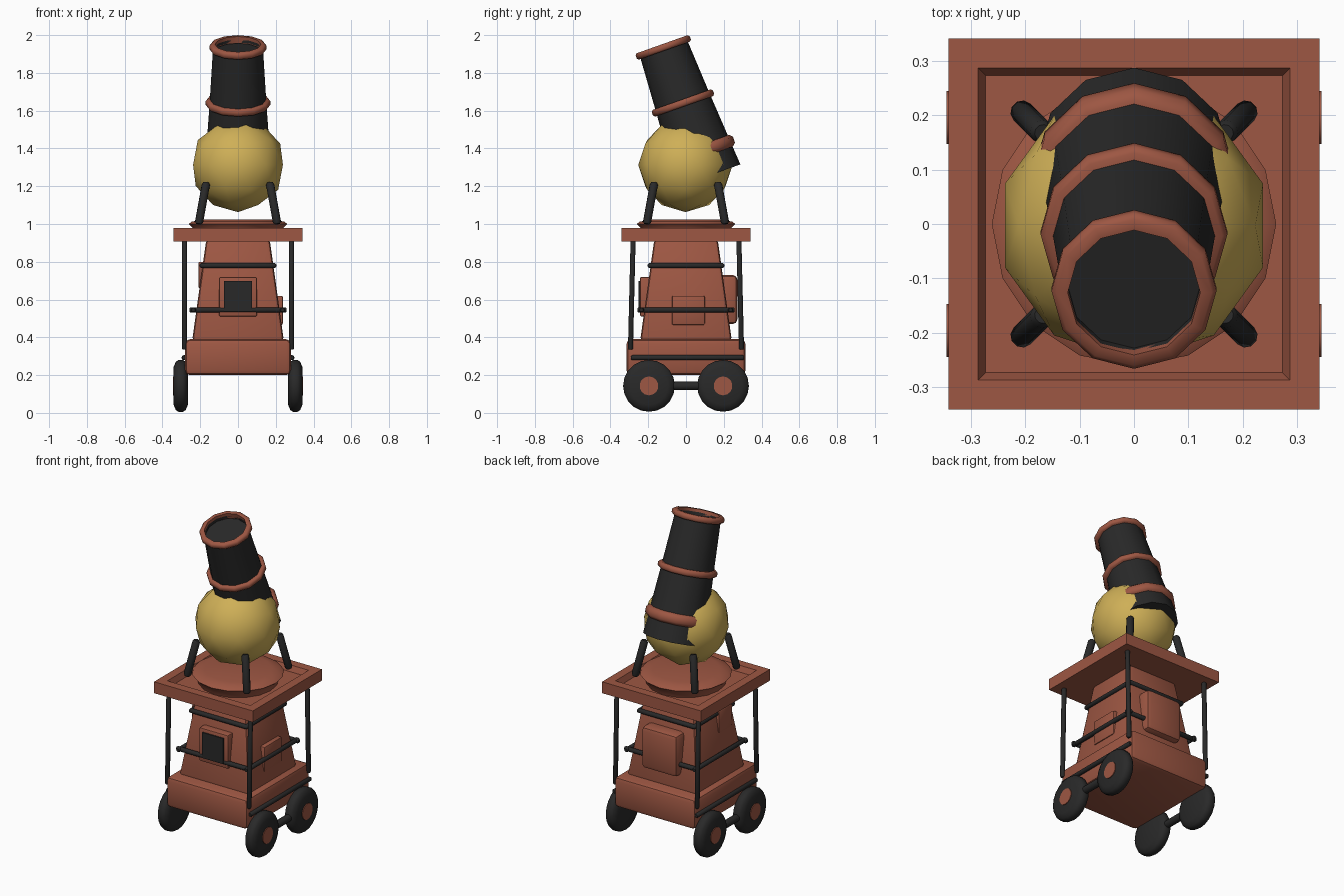
import bpy, bmesh, math
from math import radians
from mathutils import Matrix, Vector

cube = bpy.data.objects.get("Cube")
if cube:
    bpy.data.objects.remove(cube, do_unlink=True)


def material(name, rgb):
    m = bpy.data.materials.new(name)
    m.use_nodes = True
    m.diffuse_color = (*rgb, 1)
    m.node_tree.nodes["Principled BSDF"].inputs["Base Color"].default_value = (*rgb, 1)
    return m


RED = material("brick_red", (0.34, 0.095, 0.056))
BLACK = material("soft_black", (0.022, 0.022, 0.022))
GOLD = material("mustard_gold", (0.62, 0.43, 0.095))


def finish(bm, name, mat, matrix=None, angle=40):
    bmesh.ops.remove_doubles(bm, verts=bm.verts, dist=1e-5)
    bmesh.ops.recalc_face_normals(bm, faces=bm.faces)
    if matrix:
        bm.transform(matrix)
    mesh = bpy.data.meshes.new(name)
    bm.to_mesh(mesh)
    bm.free()
    mesh.materials.append(mat)
    ob = bpy.data.objects.new(name, mesh)
    bpy.context.collection.objects.link(ob)
    bpy.ops.object.select_all(action='DESELECT')
    ob.select_set(True)
    bpy.context.view_layer.objects.active = ob
    bpy.ops.object.shade_smooth_by_angle(angle=radians(angle))
    return ob


def box_mesh(lo, hi, taper=1.0):
    lo, hi = Vector(lo), Vector(hi)
    bm = bmesh.new()
    bmesh.ops.create_cube(bm, size=1)
    for v in bm.verts:
        if v.co.z > 0:
            v.co.x *= taper
            v.co.y *= taper
        v.co = (lo + hi) / 2 + v.co * (hi - lo)
    return bm


def box(name, mat, lo, hi, bevel=0.0, taper=1.0, matrix=None):
    bm = box_mesh(lo, hi, taper)
    if bevel:
        bmesh.ops.bevel(bm, geom=bm.edges[:], offset=bevel, segments=2,
                        profile=0.5, affect='EDGES')
    return finish(bm, name, mat, matrix)


def lathe(name, mat, profile, sides, matrix=None, angle=40):
    """Spin (radius, height) points around local z."""
    bm = bmesh.new()
    vs = [bm.verts.new((r, 0, h)) for r, h in profile]
    es = [bm.edges.new(p) for p in zip(vs, vs[1:])]
    bmesh.ops.spin(bm, geom=vs + es, cent=(0, 0, 0), axis=(0, 0, 1),
                   angle=math.tau, steps=sides, use_duplicate=False)
    return finish(bm, name, mat, matrix, angle)


def rod(name, mat, a, b, r, sides=10):
    a, b = Vector(a), Vector(b)
    d = b - a
    half, cap = d.length / 2, r * 0.5
    prof = [(0, -half), (r * .7, -half), (r, cap - half),
            (r, half - cap), (r * .7, half), (0, half)]
    m = Matrix.Translation((a + b) / 2) @ d.to_track_quat('Z', 'Y').to_matrix().to_4x4()
    return lathe(name, mat, prof, sides, m, 50)


def band(name, radius, thick, height, h, frame):
    o, i, t, c = radius, radius - thick, height / 2, height * .25
    prof = [(i, -t), (o - c, -t), (o, c - t), (o, t - c), (o - c, t), (i, t), (i, -t)]
    return lathe(name, RED, prof, 12, frame @ Matrix.Translation((0, 0, h)), 50)


# Chassis and tapered tower
box("chassis", RED, (-.28, -.315, .2), (.28, .315, .39), .025)
box("tower", RED, (-.243, -.243, .38), (.243, .243, .92), .02, .69)

# Wheels, hubs and side shafts
for sx, side in ((-1, "right"), (1, "left")):
    for sy, end in ((-1, "front"), (1, "back")):
        m = Matrix.Translation((sx * .303, sy * .196, .143)) @ Matrix.Rotation(sx * math.pi / 2, 4, 'Y')
        lathe(f"{end}_{side}_wheel", BLACK,
              [(0, -.038), (.1, -.038), (.128, -.026), (.137, -.012), (.137, .012),
               (.128, .026), (.1, .038), (0, .038)], 20, m, 60)
        lathe(f"{end}_{side}_hub", RED, [(0, .036), (.05, .036), (.05, .042), (0, .042)], 14, m)
        # Corner posts and ball supports
        rod(f"{end}_{side}_post", BLACK, (sx * .283, sy * .294, .335), (sx * .283, sy * .28, .92), .014)
        rod(f"{end}_{side}_support", BLACK, (sx * .208, sy * .208, 1.0), (sx * .168, sy * .168, 1.22), .022)
    rod(f"{side}_shaft", BLACK, (sx * .303, -.19, .143), (sx * .303, .19, .143), .023)
    rod(f"{side}_chassis_rail", BLACK, (sx * .285, -.29, .292), (sx * .285, .308, .292), .014)

# Rails around the tower
for z, off, ext, level in ((.545, .236, .258, "lower"), (.78, .19, .2, "upper")):
    for s, a, b in ((-1, "front", "right"), (1, "back", "left")):
        rod(f"{level}_{a}_rail", BLACK, (-ext, s * off, z), (ext, s * off, z), .014)
        rod(f"{level}_{b}_rail", BLACK, (s * off, -ext, z), (s * off, ext, z), .014)

# Window, side panels and back locker
box("window_frame", RED, (-.1, -.243, .51), (.1, -.17, .72), .008)
box("window_pane", BLACK, (-.073, -.251, .538), (.073, -.242, .698))
box("left_panel", RED, (.17, -.075, .465), (.237, .1, .62), .008)
box("right_panel", RED, (-.21, -.16, .66), (-.15, -.03, .8), .008)
box("back_locker", RED, (-.125, .15, .47), (.125, .272, .73), .025)

# Roof slab with a sunken square, and the low dome in it
bm = box_mesh((-.342, -.342, .907), (.342, .342, .978))
bm.faces.ensure_lookup_table()
top = max(bm.faces, key=lambda f: f.calc_center_median().z)
bmesh.ops.inset_region(bm, faces=[top], thickness=.077)
bmesh.ops.inset_region(bm, faces=[top], thickness=.02, depth=-.035)
finish(bm, "roof", RED)
lathe("roof_dome", RED, [(0, .94), (.225, .94), (.24, .98), (.262, 1.0), (.245, 1.012),
                         (.19, 1.024), (0, 1.024)], 16, None, 50)

# Ball
bm = bmesh.new()
bmesh.ops.create_icosphere(bm, subdivisions=2, radius=.25)
finish(bm, "ball", GOLD, Matrix.Translation((0, -.003, 1.313)))

# Tilted barrel with a shallow bore and three bands
tilt = Matrix.Translation((0, .12, 1.256)) @ Matrix.Rotation(radians(19.5), 4, 'X')
lathe("barrel", BLACK, [(0, 0), (.178, 0), (.15, .41), (.132, .72), (.122, .72),
                        (.122, .7), (0, .7)], 12, tilt)
band("muzzle_band", .152, .03, .036, .72, tilt)
band("middle_band", .172, .04, .038, .408, tilt)
band("rear_band", .19, .04, .065, .135, tilt)
